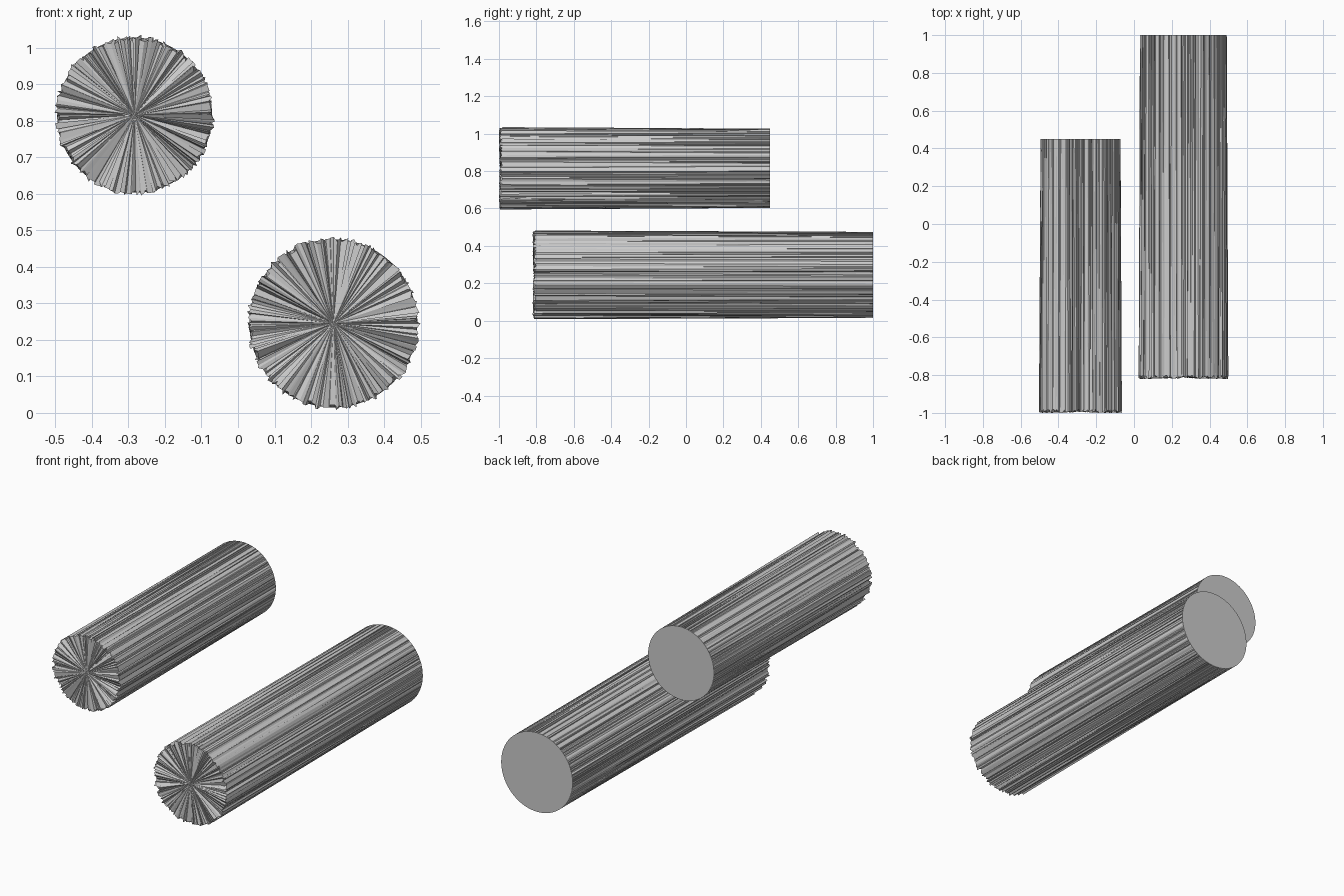
import bpy, bmesh, math, random

if "Cube" in bpy.data.objects:
    bpy.data.objects.remove(bpy.data.objects["Cube"])

random.seed(7)
SIDES = 256


def torn_rod(name, x, z, radius, y_front, y_back):
    """Rod along y: clean round back end, ragged front end fanned to a centre point."""
    bm = bmesh.new()
    front, back = [], []
    for i in range(SIDES):
        a = 2 * math.pi * i / SIDES
        back.append(bm.verts.new((x + radius * math.cos(a), y_back, z + radius * math.sin(a))))
        # ragged rim: each point is nudged in every direction
        front.append(bm.verts.new((
            x + radius * math.cos(a) + random.uniform(-0.009, 0.009),
            y_front + random.uniform(0, 0.02),
            z + radius * math.sin(a) + random.uniform(-0.009, 0.009))))
    centre = bm.verts.new((x, y_front + 0.01, z))
    for i in range(SIDES):
        j = (i + 1) % SIDES
        bm.faces.new((front[i], front[j], back[j], back[i]))  # long side strips
        bm.faces.new((front[j], front[i], centre))            # ragged front fan
    bm.faces.new(back)                                        # clean back cap
    bmesh.ops.recalc_face_normals(bm, faces=bm.faces[:])
    mesh = bpy.data.meshes.new(name)
    bm.to_mesh(mesh)
    bm.free()
    obj = bpy.data.objects.new(name, mesh)
    bpy.context.collection.objects.link(obj)
    return obj


# Upper left and lower right rods
torn_rod("upper_rod", -0.283, 0.815, 0.212, -1.0, 0.45)
torn_rod("lower_rod", 0.261, 0.245, 0.23, -0.82, 1.0)
